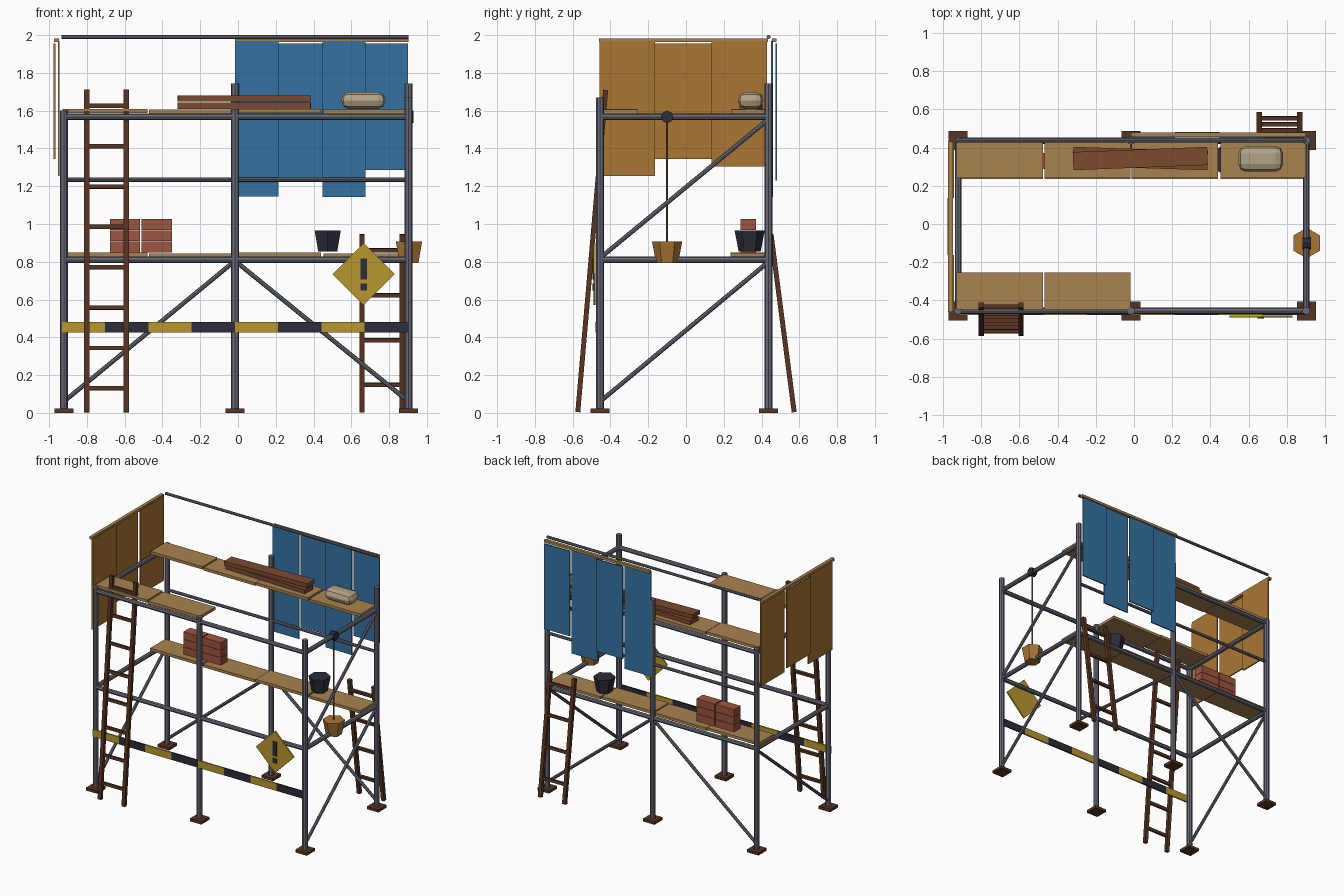
import bpy, math
from mathutils import Vector

if "Cube" in bpy.data.objects:
    bpy.data.objects.remove(bpy.data.objects["Cube"])


def mat(name, r, g, b):
    m = bpy.data.materials.new(name)
    m.diffuse_color = (r, g, b, 1)
    m.use_nodes = True
    m.node_tree.nodes["Principled BSDF"].inputs["Base Color"].default_value = m.diffuse_color
    return m


STEEL = mat("steel", .14, .15, .19)
DECK = mat("deck_wood", .40, .23, .08)
BROWN = mat("dark_wood", .10, .035, .015)
BEAM = mat("beam_wood", .20, .07, .03)
BLUE = mat("blue_cloth", .035, .17, .36)
OCHRE = mat("ochre_cloth", .40, .18, .035)
BRICK = mat("brick", .34, .09, .05)
DARK = mat("dark", .025, .027, .04)
YELLOW = mat("yellow", .48, .31, .03)
CREAM = mat("sack", .45, .37, .24)
ROPE = mat("rope", .18, .12, .05)


def finish(name, m):
    o = bpy.context.object
    o.name = name
    o.data.materials.append(m)
    return o


def box(name, c, size, m, rot=(0, 0, 0)):
    bpy.ops.mesh.primitive_cube_add(size=1, location=c, rotation=rot)
    o = finish(name, m)
    o.scale = size
    return o


def span(name, x0, x1, y0, y1, z0, z1, m):
    return box(name, ((x0 + x1) / 2, (y0 + y1) / 2, (z0 + z1) / 2), (x1 - x0, y1 - y0, z1 - z0), m)


def tube(name, a, b, r, m=STEEL, sides=8):
    a, b = Vector(a), Vector(b)
    d = b - a
    bpy.ops.mesh.primitive_cylinder_add(vertices=sides, radius=r, depth=d.length, location=(a + b) / 2,
                                        rotation=d.to_track_quat('Z', 'Y').to_euler())
    return finish(name, m)


XL, XM, XR = -.922, -.016, .903
YF, YB = -.455, .437

# Posts and base plates
for x, y, h in ((XL, YF, 1.6), (XM, YF, 1.61), (XR, YF, 1.67),
                (XL, YB, 1.6), (XM, YB, 1.745), (XR, YB, 1.745)):
    tube("post", (x, y, .015), (x, y, h), .021)
    span("base_plate", x - .05, x + .05, y - .05, y + .05, 0, .022, BROWN)

# Horizontal tubes at both levels
for z in (.81, 1.567):
    for y in (YF, YB):
        tube("ledger", (XL, y, z), (XR, y, z), .017)
    for x in (XL, XR):
        tube("transom", (x, YF, z), (x, YB, z), .017)
tube("guard_rail", (XL, YB, 1.235), (XR, YB, 1.235), .012)
tube("top_rail", (-.935, YB, 1.99), (XR, YB, 1.99), .011)

# Diagonal braces
for x in (XL, XR):
    tube("back_brace", (x, YB, .06), (XM, YB, .805), .012)
    tube("end_brace", (x, YF, .06), (x, YB, .80), .012)
tube("upper_end_brace", (XR, YF, .82), (XR, YB, 1.555), .012)

# Deck planks
bays = [(-.93, -.478), (-.47, -.018), (-.012, .44), (.452, .9)]
for i, (a, b) in enumerate(bays):
    dz = .005 * (i % 2 == 0)
    span("upper_back_plank", a, b, .24, .43, 1.583 + dz, 1.605 + dz, DECK)
    span("lower_back_plank", a, b, .235, .42, .823 + dz, .845 + dz, DECK)
    if i < 2:
        span("upper_front_plank", a, b, -.448, -.255, 1.583 + dz, 1.605 + dz, DECK)


# Ladders
def ladder(name, xa, xb, y0, y1, h, z_first, z_last, n):
    d = Vector((0, y1 - y0, h))
    tilt = -math.atan2(y1 - y0, h)
    for x in (xa, xb):
        box(name + "_rail", (x, (y0 + y1) / 2, h / 2 + .002), (.028, .026, d.length - .004), BROWN, (tilt, 0, 0))
    for i in range(n):
        z = z_first + (z_last - z_first) * i / (n - 1)
        box(name + "_rung", ((xa + xb) / 2, y0 + (y1 - y0) * z / h, z), (xb - xa, .02, .022), BROWN, (tilt, 0, 0))


ladder("front_ladder", -.8, -.592, -.573, -.425, 1.71, .13, 1.625, 8)
ladder("back_ladder", .657, .868, .573, .45, .945, .148, .86, 4)

# Blue cloth along the back, alternate strips set further out
edges = [-.016, .215, .447, .675, .9]
for i, bottom in enumerate((1.145, 1.23, 1.142, 1.285)):
    y = .478 if i % 2 else .456
    span("blue_sheet", edges[i], edges[i + 1], y - .005, y + .005, bottom, 1.955 if i % 2 else 1.97, BLUE)
span("blue_sheet_rail", -.016, .902, .456, .48, 1.963, 1.983, DECK)

# Ochre cloth at the left end
edges = [-.458, -.163, .135, .43]
for i, bottom in enumerate((1.255, 1.343, 1.305)):
    x = -.971 if i % 2 else -.949
    span("ochre_sheet", x - .005, x + .005, edges[i], edges[i + 1], bottom, 1.955 if i % 2 else 1.97, OCHRE)
span("ochre_sheet_rail", -.974, -.948, -.46, .433, 1.963, 1.983, DECK)

# Brick stack
for x in (-.598, -.43):
    for k in range(3):
        box("brick", (x, .33, .878 + k * .0595), (.16, .082, .057), BRICK)

# Timber beams on the upper deck
box("lower_beam", (.033, .343, 1.626), (.705, .1, .032), BEAM, (0, 0, math.radians(-1.8)))
box("upper_beam", (.033, .343, 1.664), (.705, .095, .032), BEAM, (0, 0, math.radians(2.2)))

# Sack with chamfered corners
sack = box("sack", (.664, .342, 1.654), (.235, .135, .088), CREAM)
bpy.ops.object.transform_apply(location=False, rotation=False, scale=True)
bev = sack.modifiers.new("soft", 'BEVEL')
bev.width, bev.segments = .04, 2


# Buckets
def bucket(name, c, m):
    bpy.ops.mesh.primitive_cone_add(vertices=6, radius1=.058, radius2=.08, depth=.113, location=c)
    finish(name, m)


bucket("dark_bucket", (.475, .337, .91), DARK)
bucket("hanging_bucket", (.905, -.1, .85), OCHRE)
tube("hoist_rope", (.905, -.1, .9), (.905, -.1, 1.56), .006, ROPE, 6)
tube("pulley", (.882, -.1, 1.567), (.928, -.1, 1.567), .033, DARK)

# Striped barrier board
for i in range(8):
    x = -.932 + i * .229
    span("barrier_stripe", x, x + .229, -.478, -.466, .425, .482, DARK if i % 2 else YELLOW)

# Warning sign
box("warning_sign", (.665, -.485, .735), (.233, .012, .233), YELLOW, (0, math.pi / 4, 0))
span("sign_bar", .648, .682, -.496, -.488, .705, .818, DARK)
span("sign_dot", .648, .682, -.496, -.488, .648, .684, DARK)
